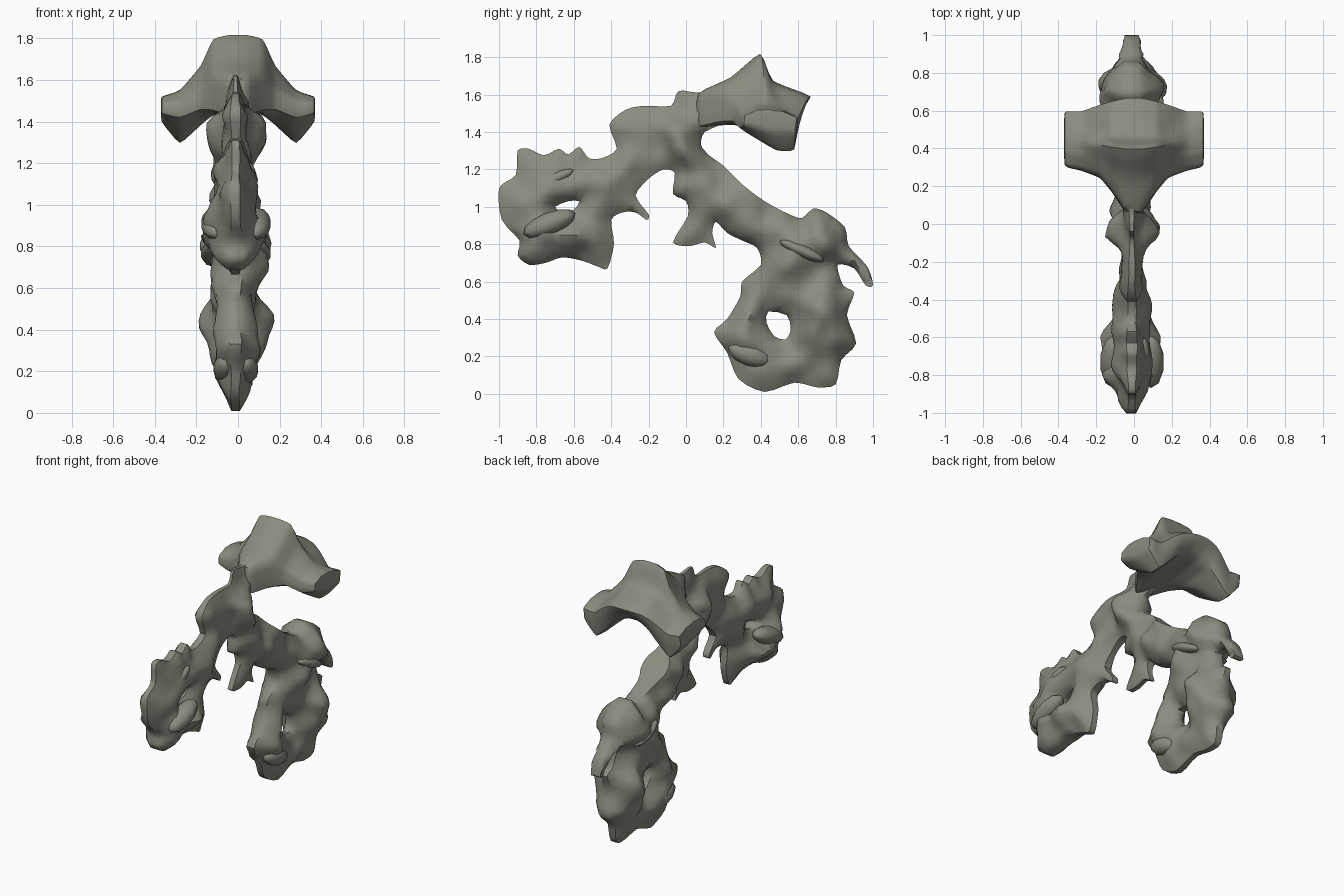
import bpy, bmesh, math
from mathutils import Vector, noise
from mathutils.geometry import delaunay_2d_cdt

if "Cube" in bpy.data.objects:
    bpy.data.objects.remove(bpy.data.objects["Cube"])

# Side outlines (y, z): rear lobe with torso, then hanging limb
REAR = [(-.06, 1.18), (-.12, 1.2), (-.2, 1.15), (-.27, 1.06), (-.2, .96), (-.21, .93), (-.27, .97),
        (-.34, .97), (-.4, .93), (-.385, .8), (-.42, .67), (-.47, .68), (-.55, .71), (-.66, .73),
        (-.75, .7), (-.84, .69), (-.9, .74), (-.89, .82), (-.985, .93), (-1, 1.1), (-.91, 1.17),
        (-.9, 1.3), (-.84, 1.31), (-.76, 1.275), (-.68, 1.31), (-.63, 1.28), (-.57, 1.32), (-.52, 1.26),
        (-.45, 1.26), (-.37, 1.31), (-.41, 1.44), (-.32, 1.52), (-.22, 1.54), (-.08, 1.54),
        (-.04, 1.62), (.07, 1.61), (.18, 1.64), (.2, 1.46), (.1, 1.4), (.08, 1.33), (.13, 1.27)]
LIMB = [(.2, 1.22), (.3, 1.12), (.42, 1.03), (.55, .96), (.62, .94), (.68, .99), (.75, .97), (.85, .89),
        (.87, .79), (.97, .68), (1, .58), (.96, .58), (.9, .67), (.81, .69), (.84, .58), (.9, .54),
        (.86, .42), (.91, .27), (.83, .18), (.8, .05), (.7, .035), (.58, .06), (.42, .01), (.28, .08),
        (.22, .22), (.15, .33), (.22, .4), (.29, .52), (.3, .6), (.4, .69), (.38, .78), (.3, .82),
        (.22, .86), (.16, .92), (.14, .86), (.16, .78), (.1, .81), (.02, .79), (-.07, .81),
        (.01, .95), (0, 1.03), (-.07, 1.07)]
HOLES = [[(.44, .44), (.54, .42), (.56, .34), (.53, .29), (.47, .31), (.43, .38)],
         [(-.7, 1), (-.63, 1.03), (-.57, 1.03), (-.6, .985), (-.66, .97)]]
# Half width at chosen places: (y, z, width)
WIDTH = [(-.7, .86, .16), (-.9, 1.2, .07), (-.95, 1, .09), (-.7, 1.2, .1), (-.45, .95, .1),
         (-.45, .72, .08), (-.8, .76, .15), (-.4, 1.3, .09), (-.2, 1.35, .055), (0, 1.35, .15),
         (0, 1.55, .04), (.12, 1.5, .06), (.1, 1.1, .1), (.05, .85, .07), (.3, 1, .12),
         (.74, .45, .17), (.3, .35, .11), (.6, .12, .08), (.45, .68, .12), (.72, .82, .16),
         (.98, .6, .14), (.87, .55, .09), (.35, .1, .08), (.5, .88, .13), (.65, .58, .1),
         (.49, .37, .1), (-.63, 1, .12)]


def smooth_loop(pts, steps):
    out, n = [], len(pts)
    for i in range(n):
        a, b, c, d = (Vector(pts[(i + k) % n]) for k in (-1, 0, 1, 2))
        for s in range(steps):
            t = s / steps
            out.append(b + (c - a) * (.4 * t) + (a * .8 - b * 2.6 + c * 2.2 - d * .4) * t * t
                       + (-a * .4 + b * 1.6 - c * 1.6 + d * .4) * t ** 3)
    return out


def edge_distance(p, loops):
    best = 9
    for lp in loops:
        for i, a in enumerate(lp):
            ab = lp[i - 1] - a
            t = max(0, min(1, (p - a).dot(ab) / ab.length_squared))
            best = min(best, (p - a - ab * t).length)
    return best


def inside(p, loops):
    odd = False
    for lp in loops:
        for i, a in enumerate(lp):
            b = lp[i - 1]
            if (a.y > p.y) != (b.y > p.y) and p.x < (b.x - a.x) * (p.y - a.y) / (b.y - a.y) + a.x:
                odd = not odd
    return odd


def half_width(p, d):
    num = den = 0
    for y, z, w in WIDTH:
        k = 1 / ((p.x - y) ** 2 + (p.y - z) ** 2 + .001) ** 2
        num, den = num + k * w, den + k
    # blunt rim along the top of the arm, thin rims elsewhere
    rim = .25 + .45 * math.exp(-(p - Vector((.38, 1.08))).length_squared / .03)
    u = min(d / .15, 1)
    return num / den * (rim + (1 - rim) * math.sin(u * math.pi / 2))


stone = bpy.data.materials.new("stone")
stone.diffuse_color = (.26, .26, .215, 1)
stone.use_nodes = True
stone.node_tree.nodes["Principled BSDF"].inputs["Base Color"].default_value = stone.diffuse_color


def finish(name, bm, angle):
    bmesh.ops.recalc_face_normals(bm, faces=bm.faces)
    me = bpy.data.meshes.new(name)
    bm.to_mesh(me)
    bm.free()
    me.materials.append(stone)
    ob = bpy.data.objects.new(name, me)
    bpy.context.collection.objects.link(ob)
    bpy.ops.object.select_all(action='DESELECT')
    ob.select_set(True)
    bpy.context.view_layer.objects.active = ob
    bpy.ops.object.shade_smooth_by_angle(angle=math.radians(angle))
    return ob


# Body: outline filled with a point grid and inflated to both sides
loops = [smooth_loop(REAR + LIMB, 3)] + [smooth_loop(h, 2) for h in HOLES]
pts, edges = [], []
for lp in loops:
    s, n = len(pts), len(lp)
    pts += lp
    edges += [(s + i, s + (i + 1) % n) for i in range(n)]
STEP = .034
for i in range(-30, 31):
    for j in range(0, 50):
        p = Vector((i * STEP + (j % 2) * STEP / 2, j * STEP))
        if inside(p, loops) and edge_distance(p, loops) > .013:
            pts.append(p)
res = delaunay_2d_cdt(pts, edges, [], 0, 1e-5)
flat = res[0]
tris = [f for f in res[2] if inside(sum((flat[i] for i in f), Vector((0, 0))) / len(f), loops)]
bm = bmesh.new()
sides = []
for sx in (1, -1):
    row = []
    for p in flat:
        w = half_width(p, edge_distance(p, loops))
        bump = noise.noise(Vector((sx * 3, p.x * 8, p.y * 8))) * .4
        row.append(bm.verts.new((sx * w * (1 + bump) - .012, p.x, p.y)))
    sides.append(row)
count = {}
for f in tris:
    bm.faces.new([sides[0][i] for i in f])
    bm.faces.new([sides[1][i] for i in reversed(f)])
    for k in range(len(f)):
        e = tuple(sorted((f[k - 1], f[k])))
        count[e] = count.get(e, 0) + 1
for (a, b), c in count.items():
    if c == 1:
        bm.faces.new((sides[0][a], sides[0][b], sides[1][b], sides[1][a]))
bmesh.ops.delete(bm, geom=[v for v in bm.verts if not v.link_faces], context='VERTS')
finish("body", bm, 50)

# Winged saddle: (y, z) rings lofted across x, mirrored
RINGS = {
    .04: [(.05, 1.42), (.06, 1.61), (.24, 1.69), (.4, 1.83), (.46, 1.67), (.68, 1.59), (.57, 1.48), (.3, 1.45)],
    .12: [(.17, 1.45), (.18, 1.62), (.3, 1.7), (.41, 1.81), (.46, 1.66), (.66, 1.58), (.59, 1.45), (.34, 1.43)],
    .18: [(.24, 1.46), (.26, 1.56), (.34, 1.61), (.42, 1.67), (.48, 1.6), (.64, 1.55), (.59, 1.39), (.42, 1.38)],
    .28: [(.28, 1.42), (.29, 1.5), (.36, 1.54), (.43, 1.55), (.5, 1.53), (.6, 1.47), (.58, 1.29), (.49, 1.29)],
    .37: [(.3, 1.44), (.31, 1.49), (.38, 1.52), (.44, 1.52), (.52, 1.51), (.6, 1.48), (.59, 1.4), (.46, 1.4)]}
bm = bmesh.new()
rows = [[bm.verts.new((x, y, z)) for y, z in RINGS[abs(x)]]
        for x in sorted([-k for k in RINGS] + list(RINGS))]
for a, b in zip(rows, rows[1:]):
    for i in range(8):
        bm.faces.new((a[i - 1], a[i], b[i], b[i - 1]))
bm.faces.new(rows[0])
bm.faces.new(rows[-1])
crease = bm.edges.layers.float.new("crease_edge")
for e in bm.edges:
    e[crease] = .45
saddle = finish("winged_saddle", bm, 60)
saddle.modifiers.new("round", 'SUBSURF').levels = 2
saddle.modifiers["round"].render_levels = 2


# Side growths: low-sided lumps on both flanks
def lump(name, x, y, z, size, tilt):
    for s, side in ((1, "right"), (-1, "left")):
        bm = bmesh.new()
        bmesh.ops.create_uvsphere(bm, u_segments=10, v_segments=6, radius=1)
        ob = finish(name + "_" + side, bm, 35)
        ob.location, ob.scale = (s * x - .01, y, z), size
        ob.rotation_euler.x = math.radians(tilt)


lump("limb_shelf", .11, .62, .765, (.06, .13, .035), -24)
lump("foot_pad", .05, .34, .21, (.06, .12, .06), -20)
lump("rear_shelf", .1, -.73, .91, (.07, .15, .06), 22)
lump("rear_ridge", .06, -.7, 1.15, (.035, .11, .03), 25)
